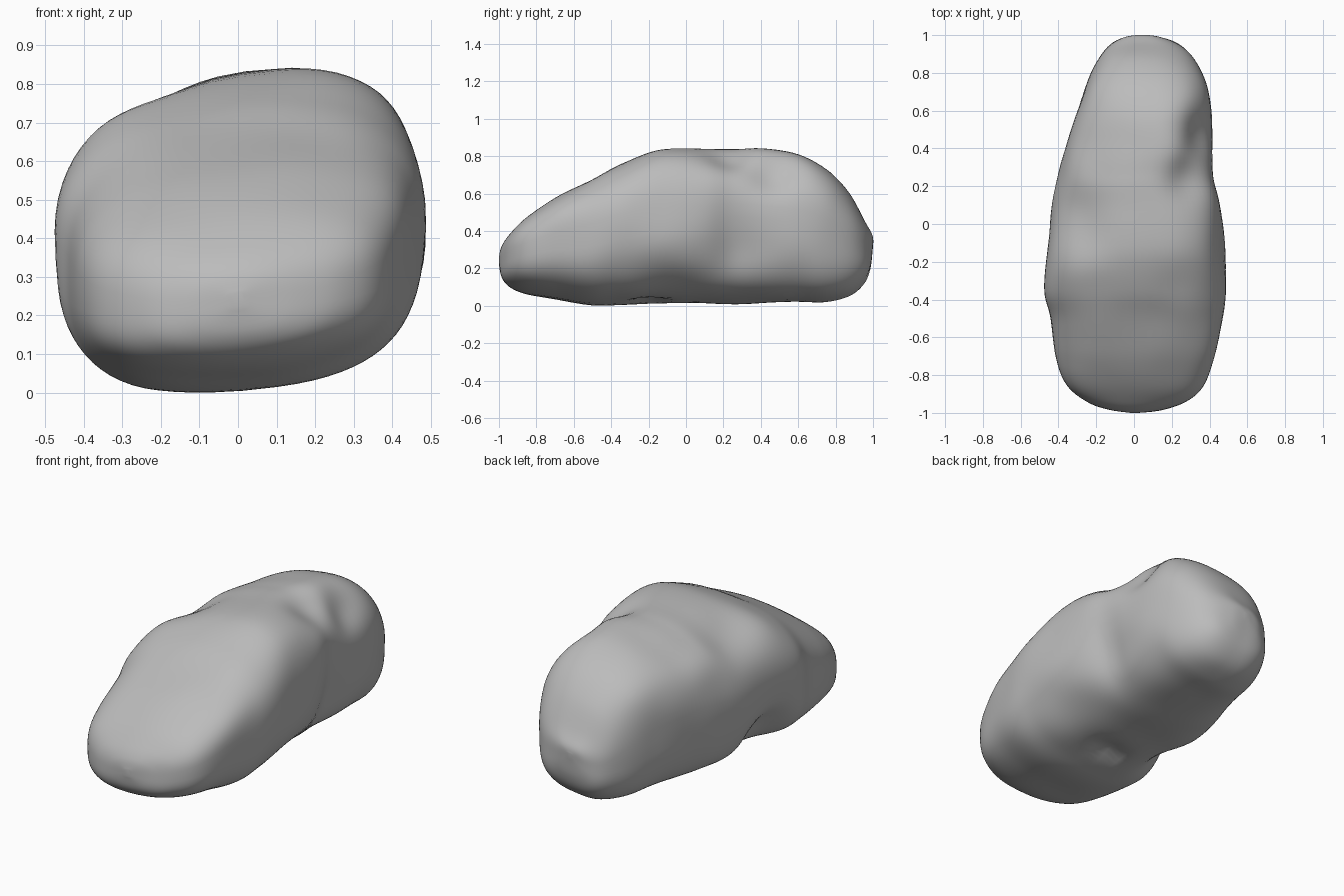
import bpy, bmesh, math
from mathutils import Vector, noise

default_cube = bpy.data.objects.get("Cube")
if default_cube:
    bpy.data.objects.remove(default_cube, do_unlink=True)

SIDES = 72
STEPS = 6
ROLL = .09

# Cross-sections along the boulder: y, left x, right x, bottom z, top z
SECTIONS = [
    (-1, -.02, .02, .23, .27),
    (-.985, -.13, .15, .16, .33),
    (-.94, -.25, .27, .11, .4),
    (-.85, -.36, .37, .07, .49),
    (-.7, -.42, .43, .04, .595),
    (-.5, -.44, .47, .01, .7),
    (-.35, -.48, .48, .01, .775),
    (-.15, -.46, .47, .02, .85),
    (.1, -.43, .46, .02, .86),
    (.25, -.4, .43, .02, .87),
    (.4, -.36, .42, .02, .87),
    (.6, -.3, .41, .03, .83),
    (.75, -.25, .38, .03, .75),
    (.87, -.19, .32, .06, .62),
    (.95, -.13, .24, .13, .47),
    (.99, -.06, .14, .22, .4),
    (1, .02, .05, .33, .36),
]

# Hollows and swellings: centre, radius, push
DENTS = [
    ((.46, .24, .3), .17, (-.045, 0, 0)),      # hollow on the left flank
    ((.3, .24, .82), .13, (-.03, 0, -.05)),    # front of the shoulder notch
    ((.37, .47, .76), .14, (-.04, 0, -.05)),   # back of the shoulder notch
    ((-.28, .04, .8), .2, (.02, 0, -.045)),    # saddle on the right shoulder
    ((-.2, .42, .85), .24, (0, 0, -.04)),      # slope of the rear hump
    ((-.42, -.16, .12), .17, (.07, 0, .06)),   # undercut of the right flank
    ((.42, 0, .05), .18, (-.02, 0, .03)),      # undercut of the left flank
    ((.02, -.2, .02), .08, (0, 0, .04)),       # pit underneath
    ((.45, -.1, .35), .18, (.015, 0, 0)),      # swelling on the left flank
]


def spline(a, b, c, d, t):
    """Smooth blend between b and c."""
    return b + t * ((c - a) + t * ((2 * a - 5 * b + 4 * c - d)
                                   + t * (3 * (b - c) + d - a))) / 2


def section_at(index, t):
    last = len(SECTIONS) - 1
    rows = [SECTIONS[min(max(index + k, 0), last)] for k in (-1, 0, 1, 2)]
    return [spline(*values, t) for values in zip(*rows)]


def rounded(value):
    """Squared-off circle, for blocky cross-sections."""
    return math.copysign(abs(value) ** .71, value)


def weather(point):
    """Apply the hollows and a faint unevenness."""
    moved = point.copy()
    for centre, radius, push in DENTS:
        distance = (point - Vector(centre)).length / radius
        moved += Vector(push) * math.exp(-distance * distance)
    return moved + noise.noise_vector(point * 4) * .01


def build_boulder():
    bm = bmesh.new()
    rings = []
    spans = [(i, k / STEPS) for i in range(len(SECTIONS) - 1) for k in range(STEPS)]
    spans.append((len(SECTIONS) - 2, 1))
    for index, t in spans:
        y, left, right, low, high = section_at(index, t)
        middle, half_width = (left + right) / 2, (right - left) / 2
        # The tilt adds a little height, so each section is slightly lower
        half_height = (high - low) / 2 - ROLL * half_width / 3
        ring = []
        for k in range(SIDES):
            angle = math.tau * k / SIDES
            x = middle + half_width * rounded(math.cos(angle))
            z = (low + high) / 2 + half_height * rounded(math.sin(angle))
            z += ROLL * (x - middle)
            ring.append(bm.verts.new(weather(Vector((x, y, z)))))
        rings.append(ring)
    for near, far in zip(rings, rings[1:]):
        for k in range(SIDES):
            n = (k + 1) % SIDES
            bm.faces.new((near[k], near[n], far[n], far[k]))
    bm.faces.new(rings[0])
    bm.faces.new(rings[-1])
    bmesh.ops.recalc_face_normals(bm, faces=bm.faces)

    # Stand it on the ground
    lowest = min(v.co.z for v in bm.verts)
    bmesh.ops.translate(bm, verts=bm.verts, vec=(0, 0, -lowest))

    mesh = bpy.data.meshes.new("boulder")
    bm.to_mesh(mesh)
    bm.free()
    boulder = bpy.data.objects.new("boulder", mesh)
    bpy.context.collection.objects.link(boulder)
    return boulder


# Plain grey stone
stone = bpy.data.materials.new("grey stone")
stone.use_nodes = True
grey = (.5, .5, .5, 1)
stone.diffuse_color = grey
stone.node_tree.nodes["Principled BSDF"].inputs["Base Color"].default_value = grey

boulder = build_boulder()
boulder.data.materials.append(stone)
bpy.ops.object.select_all(action="DESELECT")
boulder.select_set(True)
bpy.context.view_layer.objects.active = boulder
bpy.ops.object.shade_smooth_by_angle(angle=math.radians(50))
